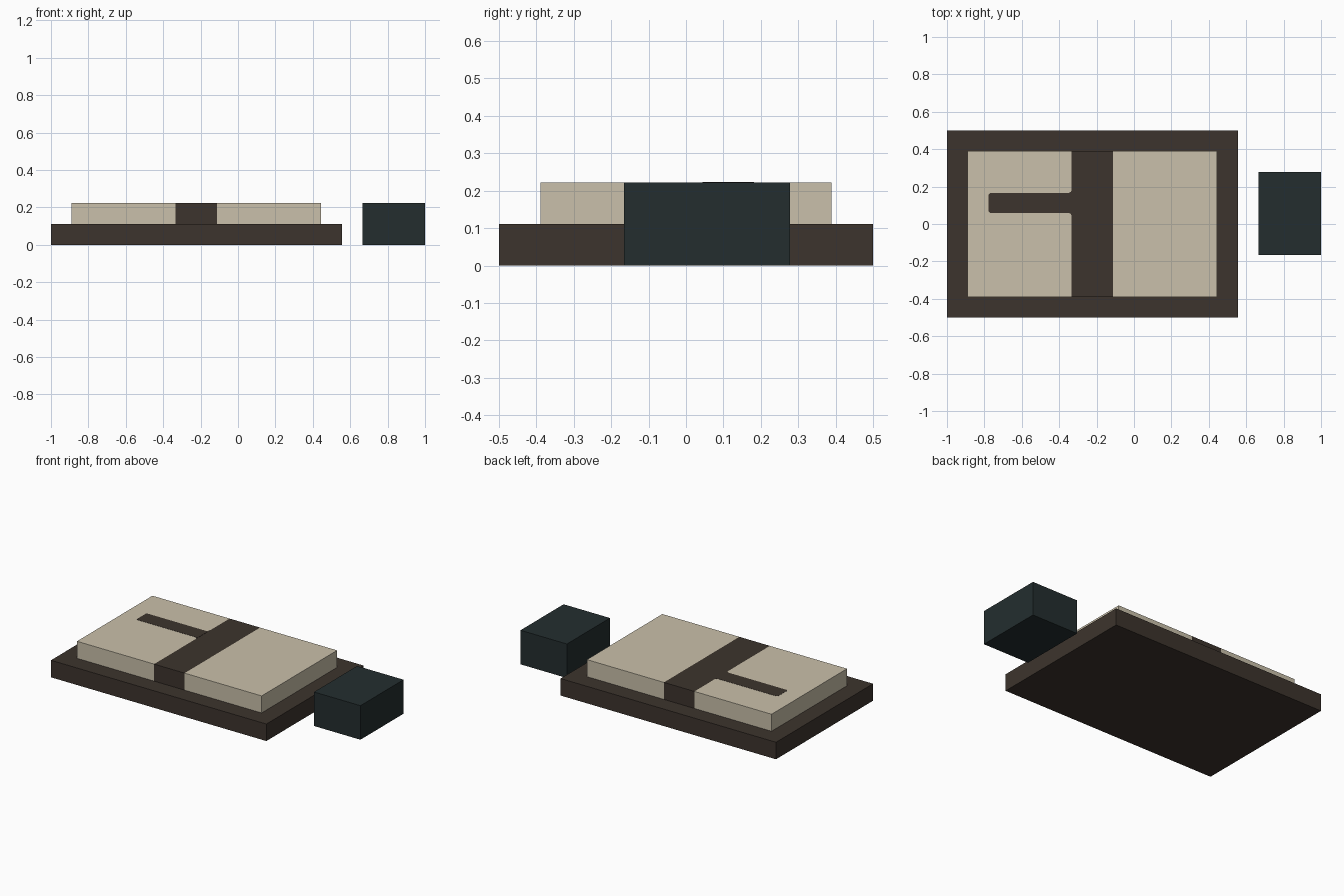
import bpy, bmesh

cube = bpy.data.objects.get("Cube")
if cube:
    bpy.data.objects.remove(cube, do_unlink=True)


def material(name, rgb):
    m = bpy.data.materials.new(name)
    m.use_nodes = True
    m.diffuse_color = (*rgb, 1)
    m.node_tree.nodes["Principled BSDF"].inputs["Base Color"].default_value = (*rgb, 1)
    return m


brown = material("dark_brown", (0.046, 0.034, 0.026))
cream = material("cream", (0.59, 0.53, 0.405))
slate = material("dark_slate", (0.017, 0.027, 0.028))


def finish(name, bm, *mats):
    bmesh.ops.recalc_face_normals(bm, faces=bm.faces)
    mesh = bpy.data.meshes.new(name)
    bm.to_mesh(mesh)
    bm.free()
    for m in mats:
        mesh.materials.append(m)
    obj = bpy.data.objects.new(name, mesh)
    bpy.context.collection.objects.link(obj)
    return obj


def box(low, high):
    bm = bmesh.new()
    bmesh.ops.create_cube(bm, size=1)
    for v in bm.verts:
        v.co = [h if c > 0 else l for c, l, h in zip(v.co, low, high)]
    return bm


BASE_TOP, TOP = 0.111, 0.222
BAND = (-0.333, -0.113)

# Base tray and separate block
finish("base", box((-1, -0.5, 0), (0.555, 0.5, BASE_TOP)), brown)
finish("side_block", box((0.665, -0.166, 0), (1, 0.278, TOP)), slate)

# Raised slab, cut across by a dark band
slab = box((-0.89, -0.389, BASE_TOP), (0.443, 0.389, TOP))
for x in BAND:
    bmesh.ops.bisect_plane(slab, geom=slab.verts[:] + slab.edges[:] + slab.faces[:],
                           plane_co=(x, 0, 0), plane_no=(1, 0, 0))
for f in slab.faces:
    f.material_index = int(BAND[0] < f.calc_center_median().x < BAND[1])
finish("slab", slab, cream, brown)

# Painted arm off the band, with flared root and clipped tip, as a thin plate
MID, HALF, TIP, R = 0.113, 0.053, -0.777, 0.016
half_outline = [(BAND[0], HALF + R), (BAND[0] - R / 3, HALF + R / 3),
                (BAND[0] - R, HALF), (TIP + R / 2, HALF), (TIP, HALF - R / 2)]
outline = [(x, MID + y) for x, y in half_outline]
outline += [(x, MID - y) for x, y in reversed(half_outline)]
arm = bmesh.new()
face = arm.faces.new([arm.verts.new((x, y, TOP - 0.001)) for x, y in outline])
top = bmesh.ops.extrude_face_region(arm, geom=[face])["geom"]
bmesh.ops.translate(arm, vec=(0, 0, 0.002),
                    verts=[g for g in top if isinstance(g, bmesh.types.BMVert)])
finish("band_arm", arm, brown)
